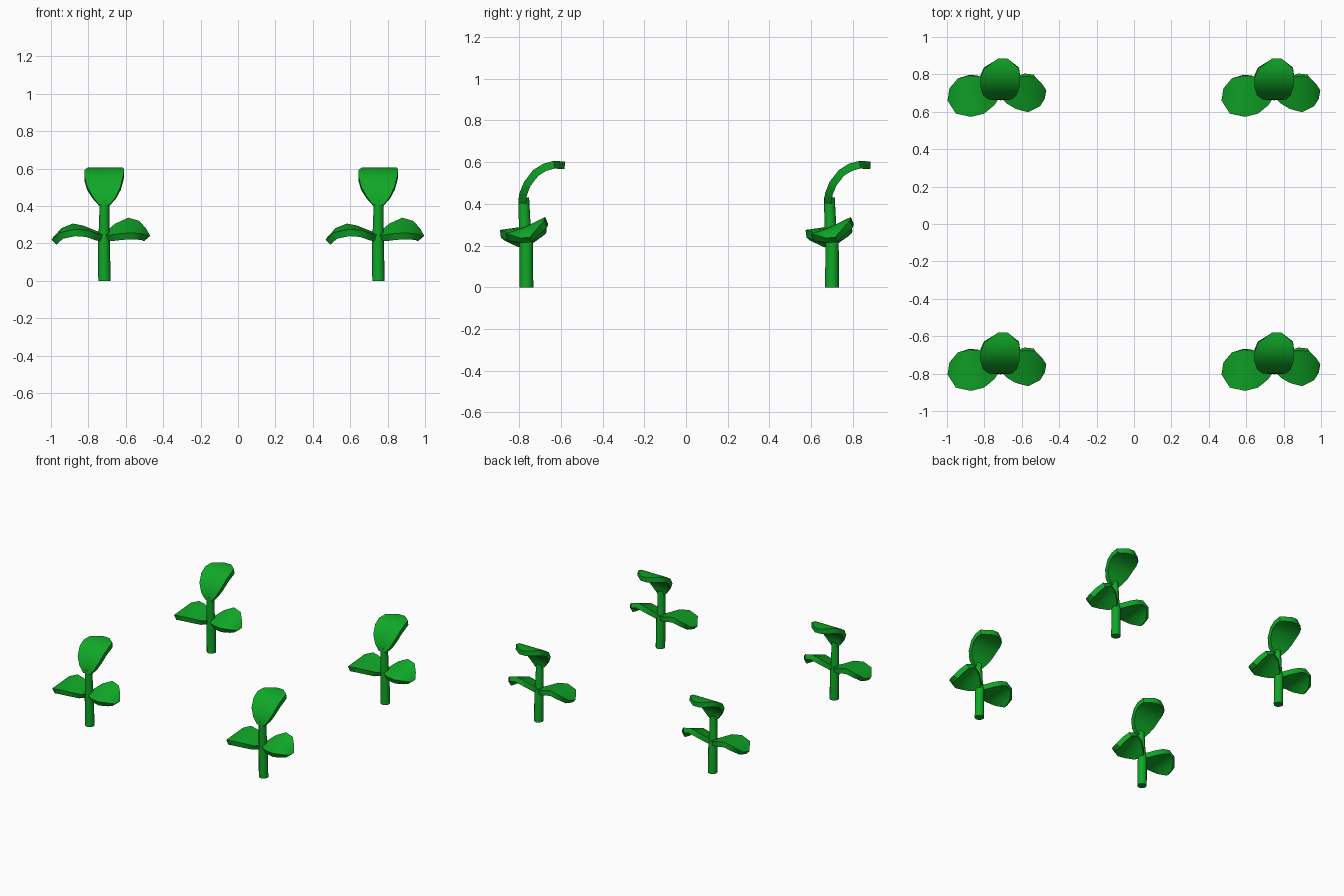
import bpy, bmesh, math

if "Cube" in bpy.data.objects:
    bpy.data.objects.remove(bpy.data.objects["Cube"])

green = bpy.data.materials.new("leaf green")
green.diffuse_color = (0.005, 0.39, 0.02, 1)
green.use_nodes = True
green.node_tree.nodes["Principled BSDF"].inputs["Base Color"].default_value = green.diffuse_color


def finish(name, bm):
    me = bpy.data.meshes.new(name)
    bm.to_mesh(me)
    bm.free()
    me.materials.append(green)
    ob = bpy.data.objects.new(name, me)
    bpy.context.collection.objects.link(ob)
    bpy.ops.object.select_all(action='DESELECT')
    ob.select_set(True)
    bpy.context.view_layer.objects.active = ob
    return ob


def smooth():
    bpy.ops.object.shade_smooth_by_angle(angle=math.radians(40))


def leaf(name, rows, thick=0.037):
    """Sheet between left and right edge points, thickened downward."""
    bm = bmesh.new()
    prev = None
    for l, r in rows:
        mid = [(a + b) / 2 for a, b in zip(l, r)]
        cur = [bm.verts.new(p) for p in (l, mid, r)]
        if prev:
            for i in range(2):
                bm.faces.new((prev[i], prev[i + 1], cur[i + 1], cur[i]))
        prev = cur
    ob = finish(name, bm)
    m = ob.modifiers.new("thickness", 'SOLIDIFY')
    m.thickness, m.offset = thick, -1
    bpy.ops.object.modifier_apply(modifier=m.name)
    smooth()
    return ob


def stem(name, rings, n=12):
    bm = bmesh.new()
    loops = []
    for x, y, z, r in rings:
        loops.append([bm.verts.new((x + r * math.cos(2 * math.pi * i / n),
                                    y + r * math.sin(2 * math.pi * i / n), z))
                      for i in range(n)])
    for a, b in zip(loops, loops[1:]):
        for i in range(n):
            j = (i + 1) % n
            bm.faces.new((a[i], a[j], b[j], b[i]))
    bm.faces.new(loops[0][::-1])
    bm.faces.new(loops[-1])
    ob = finish(name, bm)
    smooth()
    return ob


# Stem: straight below, leaning slightly forward above the side leaves
parts = [stem("stem", [(0.003, 0, 0, 0.033), (0, 0, 0.21, 0.032),
                       (0.002, -0.008, 0.3, 0.028), (0.003, -0.013, 0.43, 0.026)])]

# Top leaf: rises from the stem and curls to the back
top = [(-0.026, 0.031, -0.038, 0.405), (-0.06, 0.065, -0.034, 0.45),
       (-0.09, 0.09, -0.012, 0.505), (-0.104, 0.104, 0.032, 0.562),
       (-0.104, 0.108, 0.08, 0.592), (-0.085, 0.102, 0.13, 0.606),
       (-0.01, 0.04, 0.185, 0.603)]
parts.append(leaf("top_leaf", [((a, y, z), (b, y, z)) for a, b, y, z in top]))

# Left leaf: front edge, back edge
parts.append(leaf("left_leaf", [
    ((0, -0.02, 0.245), (0, 0.02, 0.25)),
    ((-0.03, -0.065, 0.25), (-0.06, 0.07, 0.275)),
    ((-0.085, -0.11, 0.27), (-0.11, 0.09, 0.295)),
    ((-0.155, -0.127, 0.275), (-0.165, 0.093, 0.306)),
    ((-0.235, -0.11, 0.258), (-0.225, 0.078, 0.282)),
    ((-0.28, -0.04, 0.218), (-0.27, 0.025, 0.235))]))

# Right leaf: back edge, front edge
parts.append(leaf("right_leaf", [
    ((0.0, 0.02, 0.255), (0.0, -0.02, 0.245)),
    ((0.06, 0.07, 0.305), (0.035, -0.055, 0.245)),
    ((0.13, 0.09, 0.337), (0.085, -0.085, 0.252)),
    ((0.19, 0.085, 0.32), (0.15, -0.102, 0.256)),
    ((0.225, 0.05, 0.28), (0.215, -0.07, 0.25)),
    ((0.248, 0.015, 0.24), (0.24, -0.03, 0.236))]))

# Four identical plants on a square
spots = [(x, y) for x in (-0.717, 0.748) for y in (-0.765, 0.70)]
for k, (x, y) in enumerate(spots):
    for p in parts:
        ob = p
        if k:
            ob = p.copy()
            bpy.context.collection.objects.link(ob)
        ob.location = (x, y, 0)
